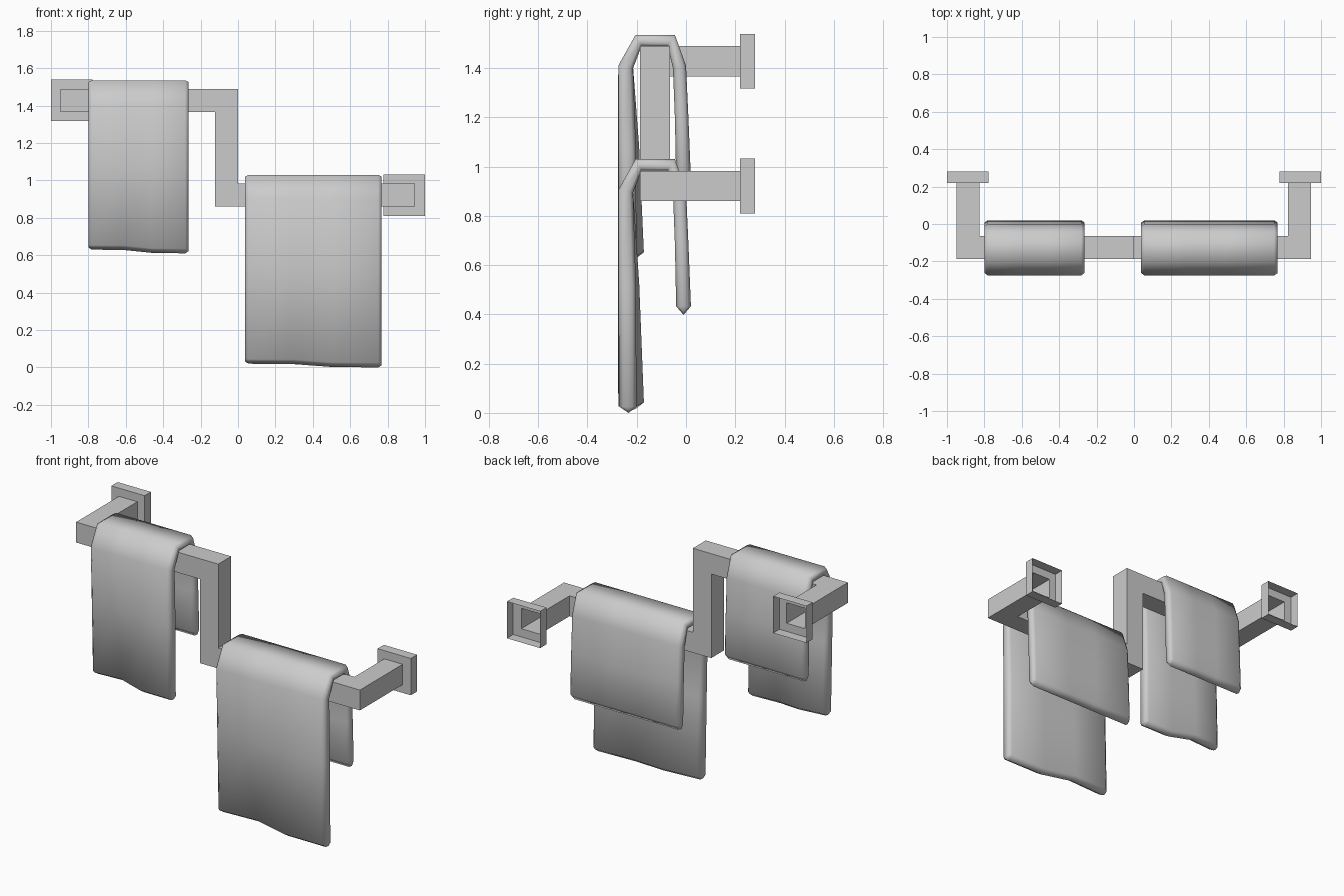
import bpy, bmesh
from mathutils import Vector

if "Cube" in bpy.data.objects:
    bpy.data.objects.remove(bpy.data.objects["Cube"])


def loft(name, rings, caps=None, smooth=False):
    """Join successive closed rings of points with quads."""
    bm = bmesh.new()
    vs = [[bm.verts.new(p) for p in r] for r in rings]
    n = len(rings[0])
    for a, b in zip(vs, vs[1:]):
        for i in range(n):
            j = (i + 1) % n
            bm.faces.new((a[i], a[j], b[j], b[i]))
    if caps:
        caps(bm, vs[0])
        caps(bm, vs[-1])
    bmesh.ops.recalc_face_normals(bm, faces=bm.faces)
    for f in bm.faces:
        f.smooth = smooth
    me = bpy.data.meshes.new(name)
    bm.to_mesh(me)
    bm.free()
    ob = bpy.data.objects.new(name, me)
    bpy.context.collection.objects.link(ob)
    return ob


# Stepped square rail with mitred corners, flaring into open-backed wall plates
def square(x, y, z, h, flip=1):
    return [Vector((x + flip * a * h, y, z + b * h))
            for a, b in ((-1, -1), (1, -1), (1, 1), (-1, 1))]


path = [Vector(p) for p in ((-.888, .22, 1.428), (-.888, -.126, 1.428),
                            (-.062, -.126, 1.428), (-.062, -.126, .921),
                            (.884, -.126, .921), (.884, .22, .921))]
H, P = .0615, .111
rings = [square(-.889, .28, 1.428, P), square(-.889, .22, 1.428, P),
         square(*path[0], H)]
for i in range(1, len(path)):
    d = (path[i] - path[i - 1]).normalized()
    nrm = d.copy()
    if i < len(path) - 1:
        nrm += (path[i + 1] - path[i]).normalized()
    rings.append([v + d * ((path[i] - v).dot(nrm) / d.dot(nrm))
                  for v in rings[-1]])
# end plate: scale the last rail ring out, then pull it back to the wall
c = Vector((.889, .22, .921))
last = [c + (v - path[-1]) * (P / H) for v in rings[-1]]
rings += [last, [v + Vector((0, .06, 0)) for v in last]]
loft("towel_rail", rings)


# Draped towels: thick inverted-U section, lofted along x with a wavy front hem
def towel(name, x0, x1, top, front, back):
    fm, bk = -front * .5, -back * .55
    outer = [(-.275, -front + .025), (-.276, fm), (-.275, -.125), (-.205, 0),
             (-.045, 0), (0, -.125), (.01, bk), (.02, -back + .035)]
    inner = [(-.205, -front + .025), (-.205, fm), (-.215, -.135), (-.18, -.045),
             (-.075, -.045), (-.053, -.135), (-.045, bk), (-.04, -back + .035)]
    n = len(outer)

    def ring(x, wave, lift, shrink):
        def place(y, z):
            w = max(0, (-z - .125) / (front - .125)) if y < -.12 else 0
            return Vector((x, y + wave * w, top + z + lift * w))

        def pull(a, b):
            return [((1 - shrink) * p[0] + shrink * q[0],
                     (1 - shrink) * p[1] + shrink * q[1]) for p, q in zip(a, b)]
        tip = .012 if shrink else 0
        pts = pull(outer, inner) + [(-.01, -back + tip)]
        pts += pull(inner, outer)[::-1] + [(-.237, -front + tip)]
        return [place(*p) for p in pts]

    def caps(bm, r):
        m = len(r)
        for i in range(n - 1):
            bm.faces.new((r[i], r[i + 1], r[m - 3 - i], r[m - 2 - i]))
        bm.faces.new((r[n - 1], r[n], r[n + 1]))
        bm.faces.new((r[0], r[m - 2], r[m - 1]))

    w, e = x1 - x0, .018
    cols = [(x0, .02, .02, .22), (x0 + e, .02, .02, 0),
            (x0 + .35 * w, .035, .018, 0), (x0 + .63 * w, 0, .003, 0),
            (x1 - e, .004, 0, 0), (x1, .004, 0, .22)]
    loft(name, [ring(*k) for k in cols], caps, True)


towel("small_towel", -.80, -.264, 1.535, .925, .62)
towel("large_towel", .038, .768, 1.03, 1.03, .632)
